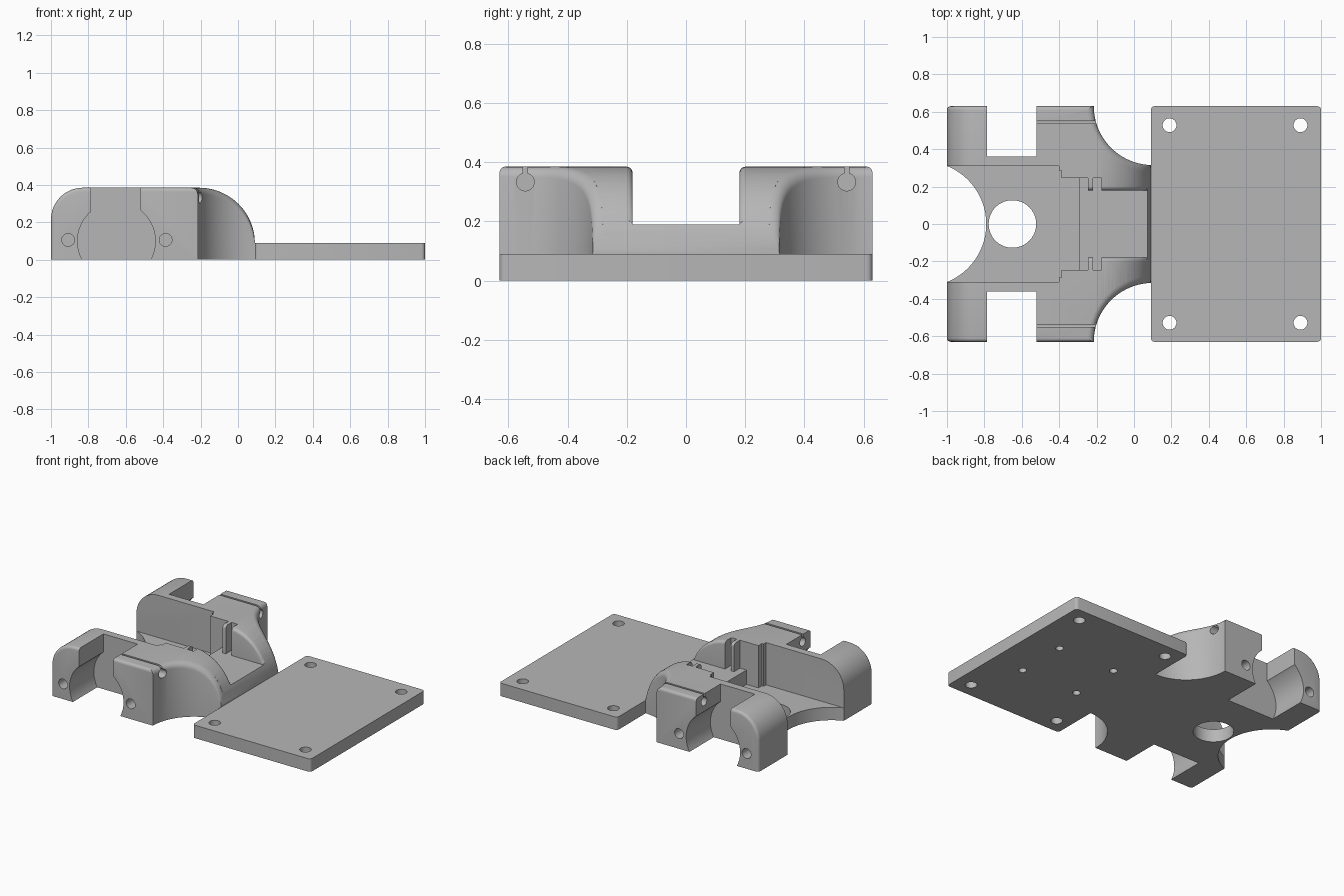
import bpy, bmesh
from math import sin, cos, pi, sqrt

cube = bpy.data.objects.get("Cube")
if cube:
    bpy.data.objects.remove(cube, do_unlink=True)

grey = bpy.data.materials.new("plain grey")
grey.use_nodes = True
grey.diffuse_color = (0.47, 0.47, 0.47, 1)
grey.node_tree.nodes["Principled BSDF"].inputs["Base Color"].default_value = (0.47, 0.47, 0.47, 1)

TOP, BASE, HALF = 0.385, 0.09, 0.63
NOSE_X, END_X = -0.21, 0.09


def loft(name, rings):
    """Closed solid through a list of equal point rings."""
    bm = bmesh.new()
    rows = [[bm.verts.new(p) for p in ring] for ring in rings]
    n = len(rows[0])
    for a, b in zip(rows, rows[1:]):
        for i in range(n):
            j = (i + 1) % n
            bm.faces.new((a[i], a[j], b[j], b[i]))
    bm.faces.new(rows[0][::-1])
    bm.faces.new(rows[-1])
    bmesh.ops.recalc_face_normals(bm, faces=bm.faces)
    mesh = bpy.data.meshes.new(name)
    bm.to_mesh(mesh)
    bm.free()
    mesh.materials.append(grey)
    obj = bpy.data.objects.new(name, mesh)
    bpy.context.collection.objects.link(obj)
    return obj


def box(x0, x1, y0, y1, z0, z1, name="cutter"):
    return loft(name, [[(x0, y0, z), (x1, y0, z), (x1, y1, z), (x0, y1, z)] for z in (z0, z1)])


def rod(axis, a, b, u, v, r, sides=48):
    """Cylinder from a to b along an axis, centred on u, v in the other two."""
    def place(t, p, q):
        return {"x": (t, p, q), "y": (p, t, q), "z": (p, q, t)}[axis]
    return loft("cutter", [[place(t, u + r * cos(2 * pi * i / sides), v + r * sin(2 * pi * i / sides))
                            for i in range(sides)] for t in (a, b)])


def cut(obj, cutter):
    cutter.hide_render = True
    bpy.context.view_layer.objects.active = obj
    mod = obj.modifiers.new("cut", "BOOLEAN")
    mod.operation = "DIFFERENCE"
    mod.solver = "EXACT"
    mod.object = cutter
    bpy.ops.object.modifier_apply(modifier=mod.name)
    bpy.data.objects.remove(cutter, do_unlink=True)


def bevel(obj, rule, width):
    bm = bmesh.new()
    bm.from_mesh(obj.data)
    edges = [e for e in bm.edges if rule(*(v.co for v in e.verts))]
    bmesh.ops.bevel(bm, geom=edges, offset=width, offset_type="OFFSET", segments=4,
                    profile=0.5, affect="EDGES", clamp_overlap=False)
    bm.to_mesh(obj.data)
    bm.free()


def height(x):
    """Height of the body's outline at x."""
    t = min(max((x - NOSE_X) / (END_X - NOSE_X), 0), 1)
    return BASE + (TOP - BASE) * sqrt(1 - t * t)


def fillet(width, steps=5):
    """Outward and downward offsets of a rounded rim, from wall to top."""
    angles = [pi / 2 * k / steps for k in range(steps + 1)]
    return [(width * (1 - cos(a)), width * (1 - sin(a))) for a in angles]


# Body: rounded outline swept across, with softened outer rims
outline = [(-1, 0)]
for k in range(13):
    a = pi / 2 * k / 12
    outline.append((-0.83 - 0.17 * cos(a), TOP - 0.17 + 0.17 * sin(a)))
for k in range(29):
    a = pi / 2 * k / 28
    outline.append((NOSE_X + (END_X - NOSE_X) * sin(a), BASE + (TOP - BASE) * cos(a)))
outline.append((END_X, 0))
body = loft("body", [[(x, y, z) for x, z in outline] for y in (-HALF, HALF)])
bevel(body, lambda a, b: abs(a.y - b.y) < 0.001 and max(a.z, b.z) > 0.01, 0.02)

# Corner scoops with a rounded rim that follows the outline
for s in (-1, 1):
    r, sides = 0.315, 96
    rings = []
    levels = [(0, None)] + fillet(0.035) + [(0.035, "top")]
    for f, g in levels:
        ring = []
        for i in range(sides):
            a = 2 * pi * i / sides
            x, y = 0.1 + (r + f) * cos(a), s * HALF + (r + f) * sin(a)
            z = -0.1 if g is None else 0.6 if g == "top" else height(x) - g
            ring.append((x, y, z))
        rings.append(ring)
    cut(body, loft("cutter", rings))

# Wide tray, middle step and side slots
cut(body, box(-1.1, -0.4, -0.31, 0.31, BASE, 0.6))
cut(body, box(-0.45, -0.295, -0.245, 0.245, BASE, 0.6))
cut(body, box(-0.32, -0.245, -0.245, 0.245, 0.19, 0.6))
cut(body, box(-0.22, -0.175, -0.245, 0.245, 0.19, 0.6))

# Narrow channel with rounded upper rims
rings = []
for k in range(33):
    x = -0.26 + 0.36 * k / 32
    side = [(0.18, 0.19)]
    for i, (f, g) in enumerate(fillet(0.022)):
        side.append((0.18 + f, max(height(x) - g, 0.191 + 0.001 * i)))
    side.append((0.202, 0.6))
    rings.append([(x, y, z) for y, z in side] + [(x, -y, z) for y, z in reversed(side)])
cut(body, loft("cutter", rings))

# Front arch and round floor opening
cut(body, rod("z", -0.1, 0.6, -1.124, 0, 0.334, 96))
cut(body, rod("z", -0.1, 0.3, -0.65, 0, 0.127, 64))

for s in (-1, 1):
    def span(a, b):
        return sorted((s * a, s * b))
    # Side pockets: upright slot over a round recess
    cut(body, box(-0.785, -0.52, *span(0.362, 0.8), 0.2, 0.6))
    cut(body, rod("y", *span(0.362, 0.8), -0.65, 0.1, 0.208, 96))
    # Small screw holes
    for x in (-0.908, -0.387):
        cut(body, rod("y", *span(0.42, 0.8), x, 0.106, 0.034, 32))
    # Keyhole wire grooves and tray corner notches
    cut(body, rod("x", -0.6, -0.1, s * 0.543, 0.333, 0.03, 32))
    cut(body, box(-0.6, -0.1, *span(0.536, 0.55), 0.34, 0.6))
    cut(body, box(-0.41, -0.387, *span(0.2, 0.285), BASE, 0.6))

# Mounting plate with through holes and blind holes underneath
plate = box(END_X, 1, -HALF, HALF, 0, BASE, "mounting_plate")
bevel(plate, lambda a, b: abs(a.z - b.z) > 0.01, 0.02)
for s in (-1, 1):
    for x in (0.19, 0.89):
        cut(plate, rod("z", -0.1, 0.2, x, s * 0.528, 0.037, 32))
    for x in (0.32, 0.76):
        cut(plate, rod("z", -0.1, 0.055, x, s * 0.18, 0.025, 32))

# Smooth curves, sharp corners
for obj in (body, plate):
    bpy.ops.object.select_all(action="DESELECT")
    obj.select_set(True)
    bpy.context.view_layer.objects.active = obj
    bpy.ops.object.shade_smooth_by_angle(angle=pi / 6)
